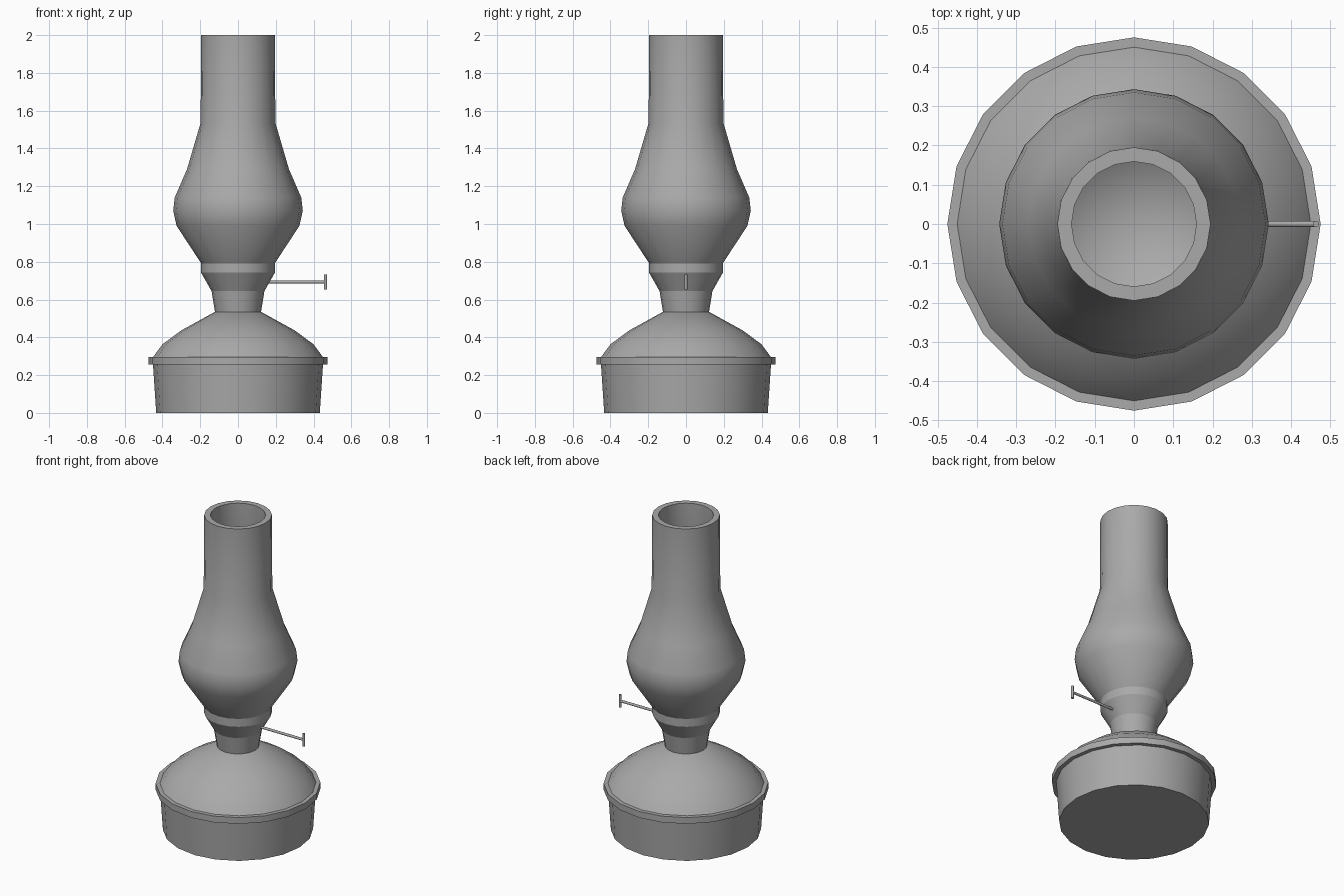
import bpy, bmesh, math
from mathutils import Matrix

cube = bpy.data.objects.get("Cube")
if cube:
    bpy.data.objects.remove(cube, do_unlink=True)

grey = bpy.data.materials.new("plain grey")
grey.use_nodes = True
colour = (0.4, 0.4, 0.4, 1)
grey.diffuse_color = colour
grey.node_tree.nodes["Principled BSDF"].inputs["Base Color"].default_value = colour


def finish(name, bm, angle):
    mesh = bpy.data.meshes.new(name)
    bm.to_mesh(mesh)
    bm.free()
    mesh.materials.append(grey)
    obj = bpy.data.objects.new(name, mesh)
    bpy.context.collection.objects.link(obj)
    bpy.ops.object.select_all(action='DESELECT')
    obj.select_set(True)
    bpy.context.view_layer.objects.active = obj
    bpy.ops.object.shade_smooth_by_angle(angle=math.radians(angle))
    return obj


def lathe(name, profile, angle=35, sides=20):
    """Revolve (radius, height) points, listed bottom to top on the outside."""
    bm = bmesh.new()
    rings = []
    for r, z in profile:
        count = sides if r > 0 else 1
        rings.append([bm.verts.new((r * math.cos(math.tau * i / sides),
                                    r * math.sin(math.tau * i / sides), z))
                      for i in range(count)])
    for a, b in zip(rings, rings[1:]):
        for i in range(sides):
            j = (i + 1) % sides
            quad = [a[i % len(a)], a[j % len(a)], b[j % len(b)], b[i % len(b)]]
            bm.faces.new(list(dict.fromkeys(quad)))
    return finish(name, bm, angle)


def rod(name, radius, length, axis, centre):
    bm = bmesh.new()
    turn = Matrix.Rotation(math.pi / 2, 4, 'Y') if axis == 'X' else Matrix()
    bmesh.ops.create_cone(bm, cap_ends=True, segments=10, radius1=radius,
                          radius2=radius, depth=length,
                          matrix=Matrix.Translation(centre) @ turn)
    return finish(name, bm, 40)


# Fuel tank: tapered drum, flat rim and domed lid
lathe("tank_drum", [(0, 0), (0.433, 0), (0.45, 0.255)])
lathe("tank_rim", [(0.445, 0.255), (0.475, 0.255), (0.475, 0.295), (0.44, 0.295)])
lathe("tank_dome", [(0.45, 0.295), (0.4, 0.363), (0.3, 0.437), (0.122, 0.535), (0, 0.535)])

# Burner: neck, flared cup and band
lathe("burner_neck", [(0.122, 0.535), (0.14, 0.645)])
lathe("burner_cup", [(0.14, 0.645), (0.195, 0.742)])
lathe("burner_band", [(0.195, 0.742), (0.195, 0.792)])

# Chimney: outer wall, top lip, inner wall and floor
outer = [(0.195, 0.792), (0.325, 0.99), (0.343, 1.07), (0.335, 1.14),
         (0.27, 1.29), (0.198, 1.535), (0.195, 2)]
wall = 0.036
inner = [(r - wall, z) for r, z in reversed(outer)]
lathe("chimney", outer + inner + [(0, 0.792)], angle=62)

# Wick adjuster on the left side
rod("wick_stem", 0.008, 0.32, 'X', (0.3, 0, 0.693))
rod("wick_handle", 0.008, 0.08, 'Z', (0.463, 0, 0.693))
